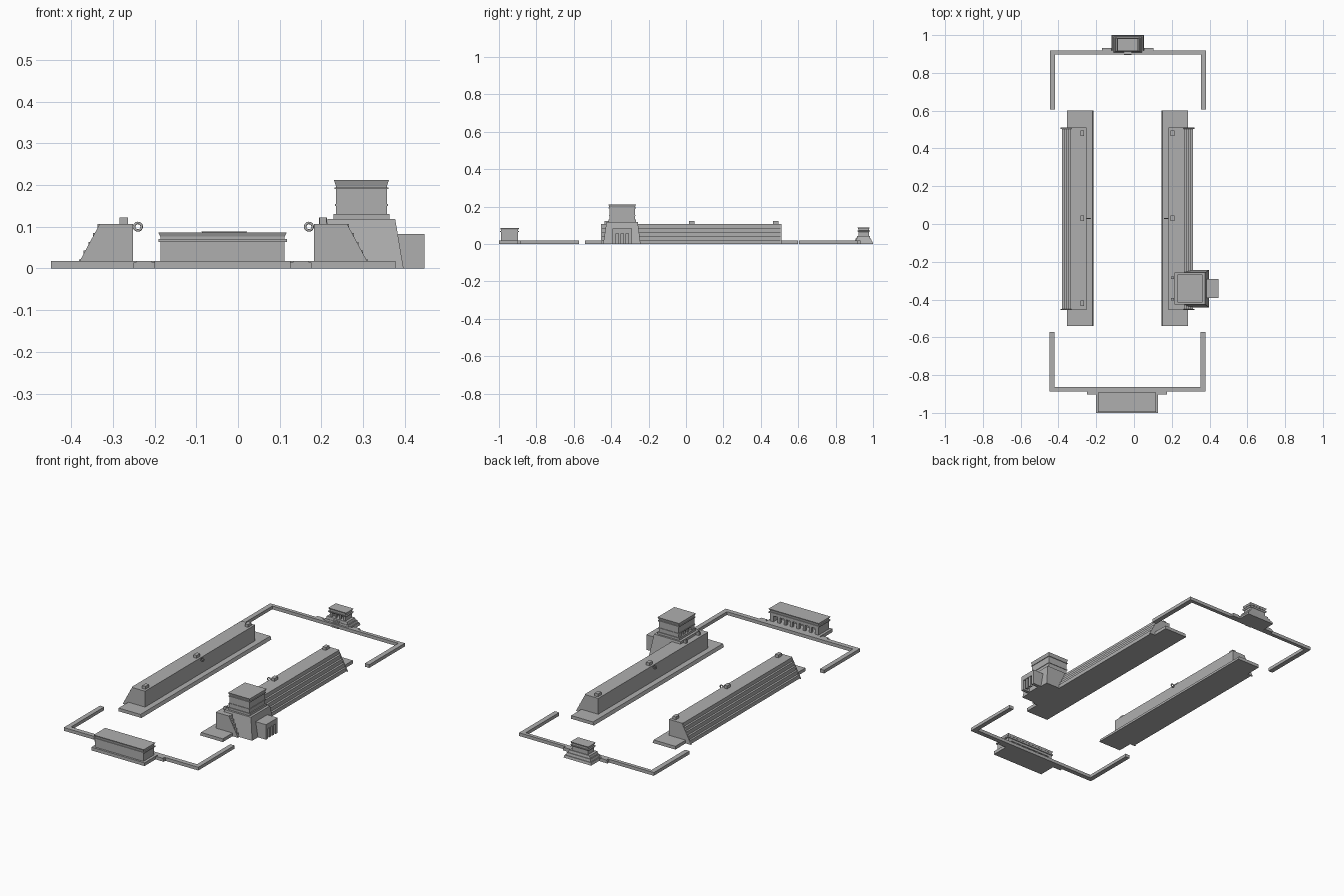
import bpy, bmesh, math
from mathutils import Matrix, Vector

if "Cube" in bpy.data.objects:
    bpy.data.objects.remove(bpy.data.objects["Cube"])

stone = bpy.data.materials.new("grey_stone")
stone.diffuse_color = (0.43, 0.43, 0.43, 1)
stone.use_nodes = True
stone.node_tree.nodes["Principled BSDF"].inputs["Base Color"].default_value = stone.diffuse_color


def finish(name, bm):
    bmesh.ops.recalc_face_normals(bm, faces=bm.faces)
    me = bpy.data.meshes.new(name)
    bm.to_mesh(me)
    bm.free()
    me.materials.append(stone)
    ob = bpy.data.objects.new(name, me)
    bpy.context.collection.objects.link(ob)
    return ob


def add_frustum(bm, lo, hi, z0, z1, M=Matrix()):
    """lo / hi are (x0, x1, y0, y1) rectangles at heights z0 / z1."""
    rings = []
    for (x0, x1, y0, y1), z in ((lo, z0), (hi, z1)):
        rings.append([bm.verts.new(M @ Vector(p)) for p in
                      ((x0, y0, z), (x1, y0, z), (x1, y1, z), (x0, y1, z))])
    a, b = rings
    bm.faces.new(a[::-1])
    bm.faces.new(b)
    for i in range(4):
        j = (i + 1) % 4
        bm.faces.new((a[i], a[j], b[j], b[i]))


def add_box(bm, x0, x1, y0, y1, z0, z1, M=Matrix()):
    add_frustum(bm, (x0, x1, y0, y1), (x0, x1, y0, y1), z0, z1, M)


def boxes(name, items):
    bm = bmesh.new()
    for it in items:
        add_box(bm, *it)
    return finish(name, bm)


def frustum(name, lo, hi, z0, z1):
    bm = bmesh.new()
    add_frustum(bm, lo, hi, z0, z1)
    return finish(name, bm)


def prism(name, pts, y0, y1):
    """Extrude an (x, z) outline along y."""
    bm = bmesh.new()
    a = [bm.verts.new((x, y0, z)) for x, z in pts]
    b = [bm.verts.new((x, y1, z)) for x, z in pts]
    bm.faces.new(a)
    bm.faces.new(b[::-1])
    for i in range(len(pts)):
        j = (i + 1) % len(pts)
        bm.faces.new((a[i], b[i], b[j], a[j]))
    return finish(name, bm)


def portico(name, cx, cy, w, d, z0, z_open, z1, n, pillar, wall, turn):
    """Hall open on its local +y side through n doorways, turned about z."""
    M = Matrix.Translation((cx, cy, 0)) @ Matrix.Rotation(math.radians(turn), 4, 'Z')
    bm = bmesh.new()
    h, e = w / 2, d / 2
    add_box(bm, -h, h, -e, 0, z0, z1, M)            # solid rear half
    add_box(bm, -h, h, 0, e, z_open, z1, M)         # lintel and upper wall
    for s in (-h, h - wall):
        add_box(bm, s, s + wall, 0, e, z0, z_open, M)
    step = (w - 2 * wall + pillar) / n
    for i in range(1, n):
        x = -h + wall + i * step - pillar
        add_box(bm, x, x + pillar, e - pillar - 0.002, e - 0.002, z0, z_open, M)
    return finish(name, bm)


# low enclosure walls around both ends
H = 0.018
boxes("north_enclosure_wall", [(-0.445, 0.382, 0.898, 0.918, 0, H),
                               (-0.445, -0.418, 0.605, 0.898, 0, H),
                               (0.355, 0.382, 0.605, 0.898, 0, H)])
boxes("south_enclosure_wall", [(-0.448, 0.378, -0.888, -0.862, 0, H),
                               (-0.448, -0.422, -0.862, -0.571, 0, H),
                               (0.352, 0.378, -0.862, -0.571, 0, H)])

# two long court walls, mirrored about the court axis
AXIS = -0.035
Y0, Y1, TOP, STEPS = -0.455, 0.51, 0.106, 5
for side, s in (("west", -1), ("east", 1)):
    X = lambda v: AXIS + s * v
    prism(side + "_bench", [(X(0.18), 0), (X(0.186), H), (X(0.32), H), (X(0.32), 0)],
          -0.54, 0.6)
    # stepped outer side
    outline = [(X(0.217), 0), (X(0.217), TOP)]
    for i in range(STEPS):
        x = 0.298 + 0.056 * (i + 0.3) / STEPS
        outline += [(X(x), TOP * (1 - i / STEPS)), (X(x), TOP * (1 - (i + 1) / STEPS))]
    prism(side + "_court_wall", outline, Y0 + 0.006, Y1 - 0.006)
    # flat sloping end cheeks
    cheek = [(X(0.217), 0), (X(0.217), TOP), (X(0.297), TOP), (X(0.354), 0)]
    prism(side + "_south_cheek", cheek, Y0, Y0 + 0.006)
    prism(side + "_north_cheek", cheek, Y1 - 0.006, Y1)
    # small blocks on the wall top
    rows = (-0.42, 0.03, 0.48) if s < 0 else (0.03, 0.48)
    for k, y in enumerate(rows):
        xa, xb = sorted((X(0.229), X(0.249)))
        boxes(f"{side}_top_block_{k + 1}", [(xa, xb, y - 0.015, y + 0.015, TOP, 0.122)])
    # stone ring on the inner face
    bpy.ops.mesh.primitive_torus_add(major_radius=0.009, minor_radius=0.003,
                                     major_segments=24, minor_segments=10,
                                     location=(X(0.205), 0.03, 0.1),
                                     rotation=(math.pi / 2, 0, 0))
    ring = bpy.context.object
    ring.name = side + "_ring"
    ring.data.materials.append(stone)
    bpy.ops.object.shade_smooth()

# east temple standing on the court wall
frustum("east_temple_base", (0.2, 0.397, -0.443, -0.243), (0.215, 0.377, -0.425, -0.258), 0, 0.118)
portico("east_temple_hall", 0.296, -0.341, 0.138, 0.122, 0.118, 0.148, 0.2, 3, 0.014, 0.03, 90)
boxes("east_temple_bands", [(0.232, 0.36, -0.413, -0.269, 0.15, 0.154),
                            (0.231, 0.361, -0.414, -0.268, 0.19, 0.194)])
frustum("east_temple_cornice", (0.235, 0.357, -0.41, -0.272), (0.23, 0.362, -0.415, -0.267), 0.197, 0.212)
boxes("east_temple_plinth", [(0.229, 0.363, -0.414, -0.268, 0.118, 0.13)])
boxes("east_temple_guardians", [(0.195, 0.212, y - 0.006, y + 0.006, 0.1, 0.122)
                                for y in (-0.285, -0.398)])
portico("east_lower_chamber", 0.4045, -0.341, 0.102, 0.085, 0, 0.056, 0.083, 3, 0.014, 0.018, -90)

# south temple with a row of doorways facing the court
boxes("south_temple_plinth", [(-0.2, 0.126, -1.0, -0.888, 0, H)])
portico("south_temple_hall", -0.037, -0.943, 0.297, 0.092, H, 0.05, 0.078, 7, 0.014, 0.02, 0)
boxes("south_temple_band", [(-0.191, 0.117, -0.994, -0.892, 0.063, 0.07)])
frustum("south_temple_cornice", (-0.186, 0.112, -0.99, -0.896), (-0.191, 0.117, -0.994, -0.892), 0.076, 0.086)

# north temple on a tiered base with a stair
for i in range(3):
    t, u = 0.009 * i, 0.009 * i + 0.004
    frustum(f"north_temple_tier_{i + 1}",
            (-0.118 + t, 0.052 - t, 0.904 + t / 2, 1.0 - t * 0.8),
            (-0.118 + u, 0.052 - u, 0.904 + u / 2, 1.0 - u * 0.8),
            0.014 * i, 0.014 * (i + 1))
boxes("north_temple_stair", [(-0.053, -0.013, 0.895 + 0.004 * i, 0.93, 0, 0.007 * (i + 1))
                             for i in range(6)])
portico("north_temple_hall", -0.033, 0.95, 0.098, 0.056, 0.042, 0.062, 0.085, 3, 0.009, 0.014, 180)
frustum("north_temple_cornice", (-0.084, 0.018, 0.92, 0.98), (-0.09, 0.024, 0.916, 0.984), 0.064, 0.072)
frustum("north_temple_roof", (-0.083, 0.017, 0.921, 0.979), (-0.088, 0.022, 0.917, 0.983), 0.08, 0.089)

# small stepped blocks beside both temples
for end, ya, yb, xs in (("south", -0.903, -0.888, (-0.25, 0.126)),
                        ("north", 0.918, 0.932, (-0.17, 0.052))):
    for k, x in enumerate(xs):
        boxes(f"{end}_gate_steps_{k + 1}", [(x, x + 0.05, ya, yb, 0, 0.014),
                                            (x + 0.006, x + 0.044, ya, yb, 0.014, H)])
